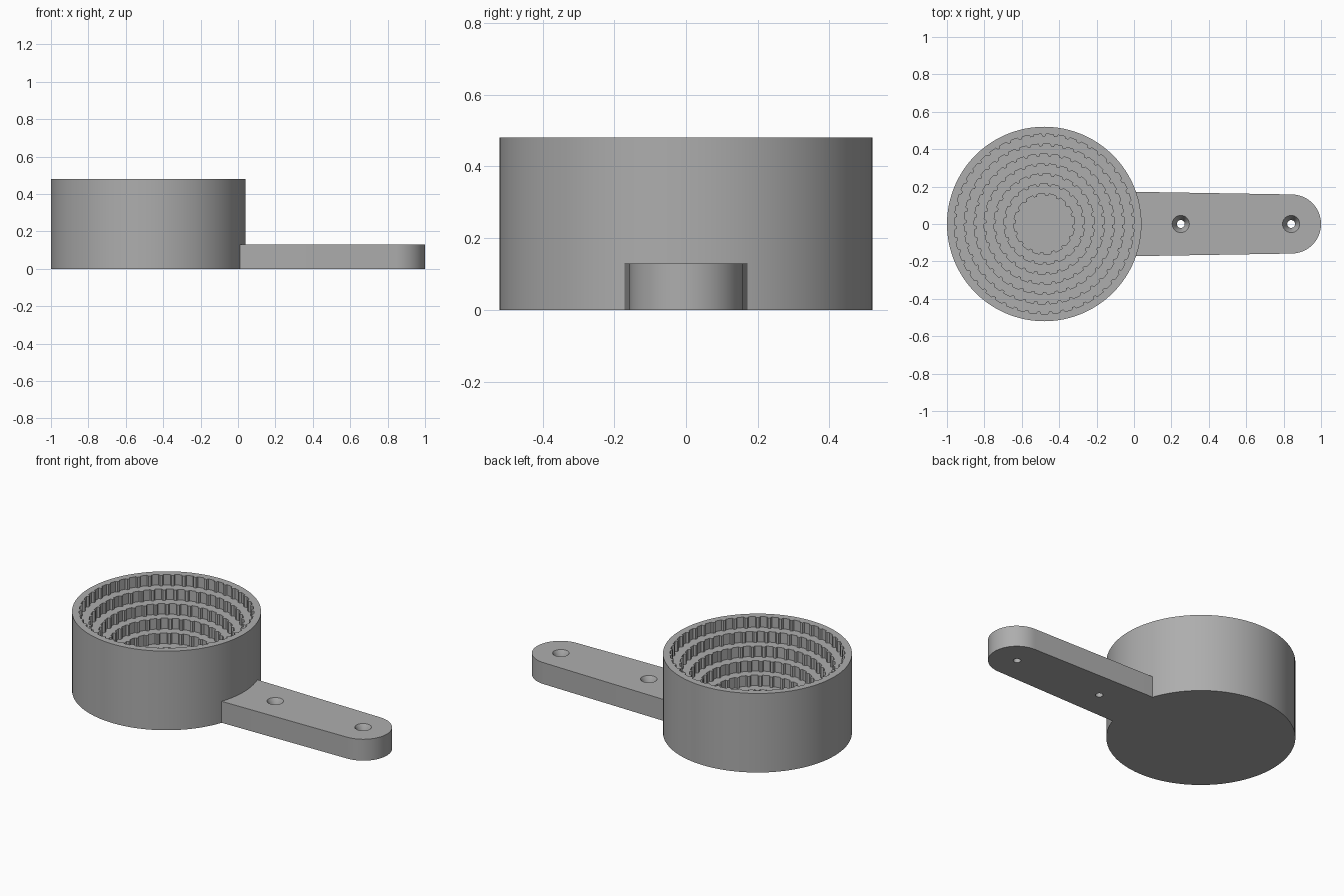
import bpy, bmesh
from math import cos, sin, pi, tau

cube = bpy.data.objects.get("Cube")
if cube:
    bpy.data.objects.remove(cube, do_unlink=True)

grey = bpy.data.materials.new("plain grey")
grey.use_nodes = True
colour = (0.42, 0.42, 0.42, 1)
grey.diffuse_color = colour
grey.node_tree.nodes["Principled BSDF"].inputs["Base Color"].default_value = colour

CUP_X, CUP_R, CUP_H = -0.48, 0.52, 0.48
HANDLE_H, END_X, END_R = 0.13, 0.842, 0.158


def circle(r, n, cx=0.0):
    return [(cx + r * cos(tau * i / n), r * sin(tau * i / n)) for i in range(n)]


def loft(name, sections):
    """Closed solid through a stack of (outline, z) sections."""
    bm = bmesh.new()
    rings = [[bm.verts.new((x, y, z)) for x, y in pts] for pts, z in sections]
    n = len(rings[0])
    for a, b in zip(rings, rings[1:]):
        for i in range(n):
            j = (i + 1) % n
            bm.faces.new((a[i], a[j], b[j], b[i]))
    bm.faces.new(rings[0][::-1])
    bm.faces.new(rings[-1])
    bmesh.ops.recalc_face_normals(bm, faces=bm.faces[:])
    mesh = bpy.data.meshes.new(name)
    bm.to_mesh(mesh)
    bm.free()
    mesh.materials.append(grey)
    obj = bpy.data.objects.new(name, mesh)
    bpy.context.collection.objects.link(obj)
    return obj


def activate(obj):
    bpy.ops.object.select_all(action='DESELECT')
    obj.select_set(True)
    bpy.context.view_layer.objects.active = obj


def cut(obj, cutter):
    activate(obj)
    mod = obj.modifiers.new("cut", 'BOOLEAN')
    mod.operation, mod.solver, mod.object = 'DIFFERENCE', 'EXACT', cutter
    bpy.ops.object.modifier_apply(modifier=mod.name)
    bpy.data.objects.remove(cutter, do_unlink=True)


def toothed_outline(r, depth=0.006, pitch=0.063):
    """Ring of square-shouldered teeth, four corners each."""
    count = round(tau * r / pitch)
    corners = ((0.0, 1), (0.58, 1), (0.68, -1), (0.9, -1))
    pts = []
    for k in range(count):
        for t, side in corners:
            a, rad = tau * (k + t) / count, r + side * depth
            pts.append((CUP_X + rad * cos(a), rad * sin(a)))
    return pts


# Cup with seven toothed steps narrowing toward the floor
cup = loft("stepped_cup", [(circle(CUP_R, 96, CUP_X), 0), (circle(CUP_R, 96, CUP_X), CUP_H)])
for i in range(7):
    outline = toothed_outline(0.475 - 0.053 * i)
    floor = CUP_H - 0.064 * (i + 1)
    cut(cup, loft("socket_cutter", [(outline, floor), (outline, CUP_H + 0.1)]))

# Tapered handle with a round end, tucked into the cup wall
arc = [(END_X + END_R * cos(a), END_R * sin(a))
       for a in (-pi / 2 + pi * i / 32 for i in range(33))]
outline = [(0.0, -0.172)] + arc + [(0.0, 0.172)]
handle = loft("handle", [(outline, 0), (outline, HANDLE_H)])

# Countersunk screw holes
for x in (0.25, END_X - 0.002):
    profile = ((0.021, -0.05), (0.021, 0.085), (0.046, HANDLE_H), (0.046, HANDLE_H + 0.05))
    cut(handle, loft("screw_cutter", [(circle(r, 32, x), z) for r, z in profile]))

for obj in (cup, handle):
    activate(obj)
    bpy.ops.object.shade_smooth_by_angle(angle=pi / 6)
